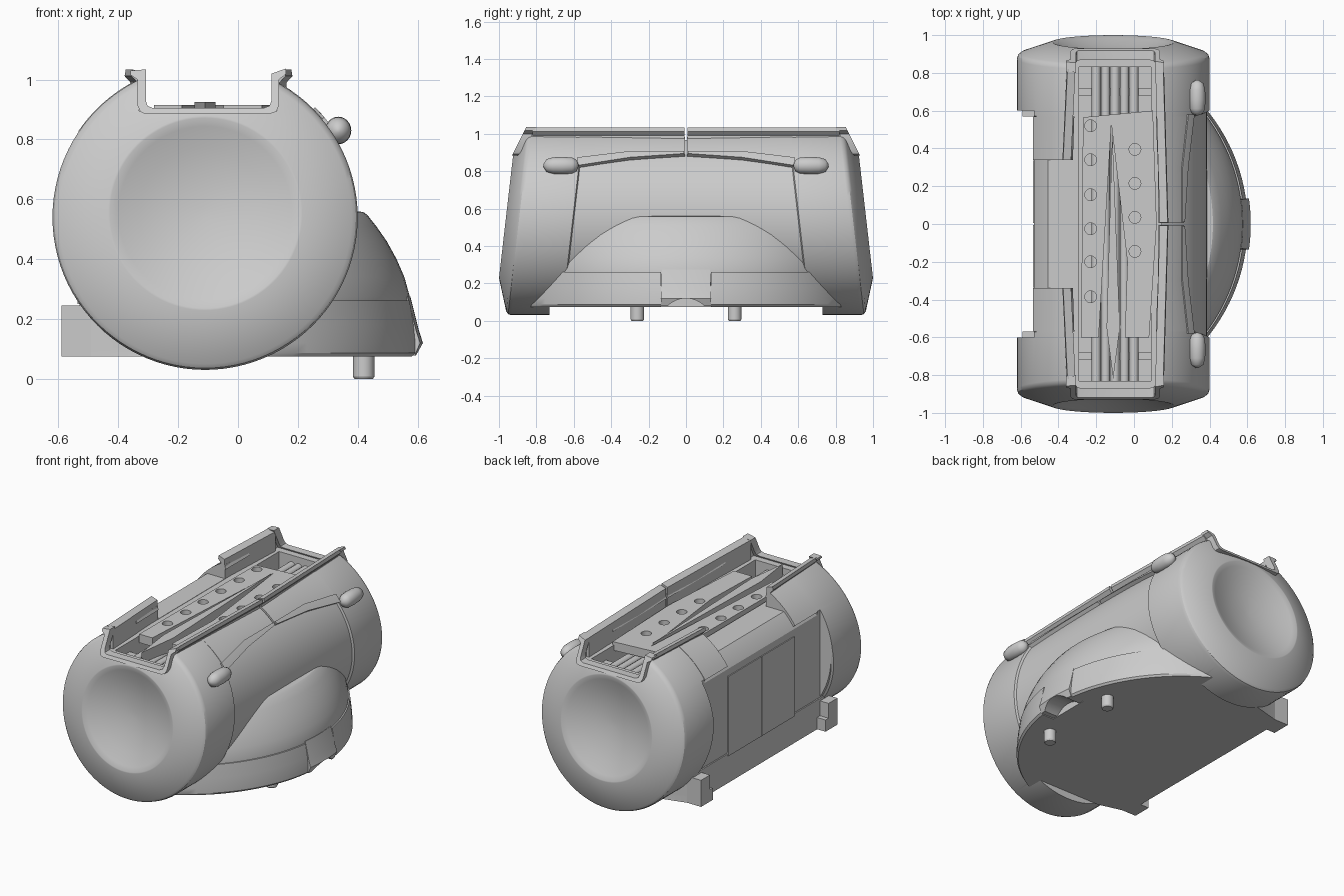
import bpy, bmesh
from math import sin, cos, radians, pi

if "Cube" in bpy.data.objects:
    bpy.data.objects.remove(bpy.data.objects["Cube"])

CX, CZ, SHEAR = -0.11, 0.54, 0.115

def loft(name, rings, angle=30):
    """Solid skinned through equal-sized closed rings, capped at both ends."""
    bm = bmesh.new()
    vs = [[bm.verts.new(p) for p in r] for r in rings]
    n = len(rings[0])
    for a, b in zip(vs, vs[1:]):
        for i in range(n):
            bm.faces.new((a[i], a[(i + 1) % n], b[(i + 1) % n], b[i]))
    bm.faces.new(vs[0][::-1])
    bm.faces.new(vs[-1])
    bmesh.ops.recalc_face_normals(bm, faces=bm.faces)
    me = bpy.data.meshes.new(name)
    bm.to_mesh(me)
    bm.free()
    ob = bpy.data.objects.new(name, me)
    bpy.context.collection.objects.link(ob)
    smooth(ob, angle)
    return ob

def smooth(ob, angle=30):
    bpy.ops.object.select_all(action='DESELECT')
    ob.select_set(True)
    bpy.context.view_layer.objects.active = ob
    bpy.ops.object.shade_smooth_by_angle(angle=radians(angle))

def prism(name, poly, z0, z1):
    return loft(name, [[(x, y, z) for x, y in poly] for z in (z0, z1)])

def box(name, x0, x1, y0, y1, z0, z1):
    return prism(name, [(x0, y0), (x1, y0), (x1, y1), (x0, y1)], z0, z1)

def tube(name, axis, c, r, a, b, n=32):
    """Cylinder along an axis ('x','y','z') from a to b; c is the centre on the other two."""
    def pt(t, h):
        u, v = c[0] + r * cos(t), c[1] + r * sin(t)
        return {'x': (h, u, v), 'y': (u, h, v), 'z': (u, v, h)}[axis]
    return loft(name, [[pt(2 * pi * i / n, h) for i in range(n)] for h in (a, b)])

def cut(ob, cutters):
    for c in cutters:
        m = ob.modifiers.new("cut", 'BOOLEAN')
        m.operation, m.solver, m.object = 'DIFFERENCE', 'EXACT', c
        bpy.ops.object.select_all(action='DESELECT')
        ob.select_set(True)
        bpy.context.view_layer.objects.active = ob
        bpy.ops.object.modifier_apply(modifier=m.name)
        bpy.data.objects.remove(c)
    smooth(ob)

def shell(name, spans, r0, r1, n=10):
    """Curved plate on the barrel; spans = (y, start angle, end angle)."""
    rings = []
    for y, a, b in spans:
        ang = [radians(a + (b - a) * i / n) for i in range(n + 1)]
        rings.append([(CX + r0 * cos(t), y, CZ + r0 * sin(t)) for t in ang] +
                     [(CX + r1 * cos(t), y, CZ + r1 * sin(t)) for t in ang[::-1]])
    return loft(name, rings)

def rail(name, p, q, d):
    """Thin rail from p to q (x, y) with a lip flaring outwards (d = +1 or -1)."""
    prof = [(-.012, .88), (-.012, 1.02), (.03, 1.034), (.034, 1.012), (.014, .99), (.014, .88)]
    loft(name, [[(x + d * w, y, z) for w, z in prof] for x, y in (p, q)])

# Barrel with shallow dished, tilted ends
half = [(.02, .895), (.12, .903), (.22, .929), (.29, .953), (.318, .964), (.325, .964), (.49, .905),
        (.504, .893), (.51, .875), (.51, .606), (.497, .6)]
rings = []
for s, prof in ((-1, half), (1, half[::-1])):
    for r, y in prof:
        ring, up = [], .014 if r < .33 else 0
        for i in range(96):
            t = 2 * pi * i / 96
            z = CZ + up + r * sin(t)
            ring.append((CX + r * cos(t), s * (y - SHEAR * (z - CZ)), z))
        rings.append(ring)
barrel = loft("barrel", rings)
cut(barrel, [
    prism("cut_notch", [(-.33, -1.2), (.125, -1.2), (.145, 0), (.125, 1.2), (-.33, 1.2)], .895, 1.3),
    box("cut_side_opening", -.8, -.3, -.34, .34, .897, 1.3),
    box("cut_pocket", -.29, .09, -.83, .83, .76, 1.2),
    box("cut_flat_side", -.9, -.53, -.6, .6, -.2, 1.2),
    box("cut_flat_bottom", -.9, .9, -.73, .73, -.2, .085),
])

# Flat side doors
for s, nm in ((-1, "front"), (1, "back")):
    y0, y1 = sorted((s * .004, s * .335))
    box("side_door_" + nm, -.536, -.5, y0, y1, .25, .76)

# Base slab and bulge: horizontal arcs whose tip reaches xs at height z
def level(xs, z, tail=(), R=.95, n=48, a=70):
    pts = [radians(-a + 2 * a * i / n) for i in range(n + 1)]
    return [(xs - R + R * cos(t), R * sin(t), z) for t in pts] + [(x, y, z) for x, y in tail]

tail = [(-.3, .74), (-.53, .68), (-.53, -.68), (-.3, -.74)]
base = loft("base", [level(x, z, tail) for x, z in
                     ((.59, .075), (.602, .087), (.602, .12), (.596, .18), (.583, .262))])
cut(base, [box("cut_tab", .5, .8, -.135, .135, -.1, .4)])

# Bulge flowing from the barrel down to the base
loft("base_bulge", [level(x, z) for x, z in
                    ((.574, .25), (.574, .275), (.556, .34), (.53, .4), (.497, .46),
                     (.462, .51), (.432, .548), (.418, .558), (.36, .562))])

# Centre tab with arched underside
tab = loft("centre_tab", [[(.45, -.131, z)] + [(-.35 + R * cos(t / 100), R * sin(t / 100), z)
           for t in range(-14, 15)] + [(.45, .131, z)]
           for R, z in ((.95, .078), (.968, .12), (.955, .16), (.926, .275))])
cut(tab, [tube("cut_arch", 'x', (0, -.02), .14, .3, .9)])

for s, nm in ((-1, "front"), (1, "back")):
    # Feet and pegs
    y0, y1 = sorted((s * .6, s * .69))
    box("foot_" + nm, -.59, -.35, y0, y1, .075, .245)
    y0, y1 = sorted((s * .57, s * .61))
    box("foot_hook_" + nm, -.59, -.5, y0, y1, .075, .15)
    px, py = .42, s * .26
    loft("peg_" + nm, [[(px + r * cos(i * pi / 12), py + r * sin(i * pi / 12), z)
                        for i in range(24)] for r, z in ((.031, 0), (.036, .008), (.036, .1))])
    # Shoulder panel, ridge and left wing
    shell("shoulder_" + nm, [(s * .006, 43, 60), (s * .3, 43, 60.5), (s * .57, 38, 62)], .48, .512)
    shell("ridge_" + nm, [(s * .01, 43, 45), (s * .3, 40, 45), (s * .58, 34, 40)], .48, .52)
    shell("left_wing_" + nm, [(s * .34, 117, 146), (s * .57, 116, 146)], .47, .512)
    # Pod: blunt capsule lying on the shoulder
    prof = ((.006, .575), (.03, .585), (.043, .61), (.046, .66), (.044, .71), (.034, .745), (.008, .762))
    loft("pod_" + nm, [[(.335 + .95 * r * cos(i * pi / 12), s * y, .83 + r * sin(i * pi / 12))
                        for i in range(24)] for r, y in prof], 50)
    # U-shaped end frame
    u = [(-.308, 1.034), (-.308, .93), (-.302, .912), (-.285, .905), (.085, .905), (.105, .912),
         (.112, .93), (.112, 1.02), (.16, 1.037), (.16, 1.018), (.137, 1.0), (.137, .915),
         (.128, .893), (.105, .885), (-.31, .885), (-.327, .893), (-.336, .915), (-.336, 1.0),
         (-.36, 1.016), (-.36, 1.03)]
    loft("end_frame_" + nm, [[(x, s * (y - .5 * (z - .9)), z) for x, z in u] for y in (.87, .922)])
    # Rails
    rail("rail_right_" + nm, (.125, s * .82), (.148, s * .008), 1)
    rail("rail_left_" + nm, (-.322, s * .82), (-.345, s * .34), -1)
    # Pocket cross block
    y0, y1 = sorted((s * .68, s * .72))
    box("cross_block_" + nm, -.29, .09, y0, y1, .75, .83)

# Perforated top plate with a spindle-shaped slot
plate = prism("top_plate", [(-.28, -.6), (.08, -.6), (.12, 0), (.1, .6), (-.27, .565)], .86, .915)
holes = [(-.23, y) for y in (.52, .34, .155, -.025, -.2, -.385)] + \
        [(.005, y) for y in (.395, .215, .035, -.145)]
cut(plate, [tube("cut_hole", 'z', h, .031, .8 if h[0] < -.1 else .885, 1.0, 24) for h in holes] +
    [prism("cut_slot", [(-.12, .53), (-.19, -.65), (-.05, -.65), (-.035, -.2)], .8, 1.0)])
prism("slot_spine", [(-.115, .5), (-.145, -.55), (-.11, -.82), (-.075, -.55)], .84, .925)

# Rods inside the top pocket
for i, x in enumerate((-.2, -.15, -.1, -.05, .0)):
    tube(f"rod_{i + 1}", 'y', (x, .83), .024, -.84, .84, 16)
